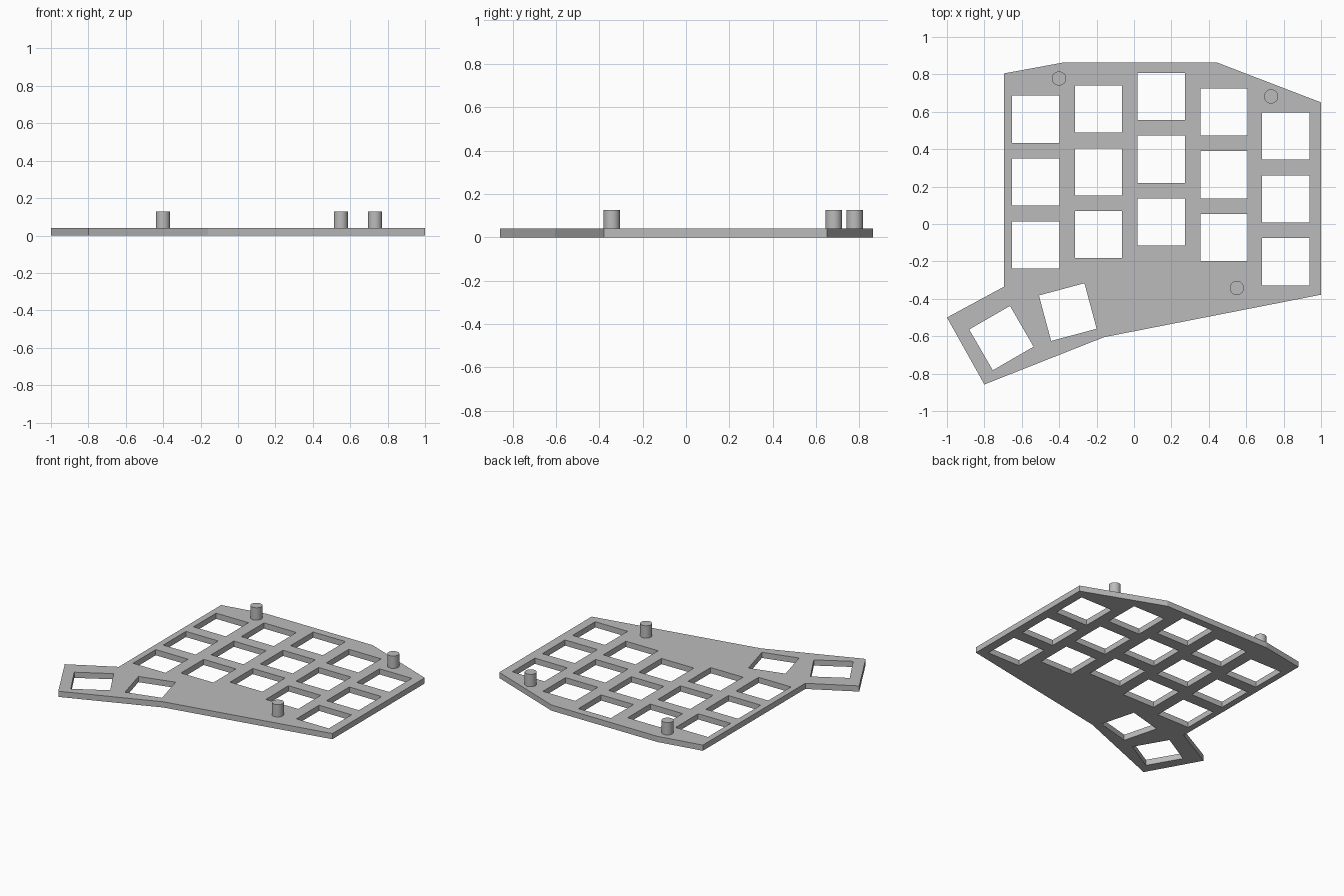
import bpy, bmesh, math
from mathutils import Matrix, Vector

if "Cube" in bpy.data.objects:
    bpy.data.objects.remove(bpy.data.objects["Cube"], do_unlink=True)

THICK = 0.04
PITCH = 0.336
HALF = 0.126

grey = bpy.data.materials.new("plain grey")
grey.use_nodes = True
grey.diffuse_color = (0.5, 0.5, 0.5, 1)
grey.node_tree.nodes["Principled BSDF"].inputs["Base Color"].default_value = (0.5, 0.5, 0.5, 1)


def add_object(name, bm):
    mesh = bpy.data.meshes.new(name)
    bm.to_mesh(mesh)
    bm.free()
    mesh.materials.append(grey)
    obj = bpy.data.objects.new(name, mesh)
    bpy.context.collection.objects.link(obj)
    return obj


def add_loop(bm, points):
    verts = [bm.verts.new((p[0], p[1], 0)) for p in points]
    return [bm.edges.new((v, verts[i - 1])) for i, v in enumerate(verts)]


def square(x, y, degrees=0):
    turn = Matrix.Rotation(math.radians(degrees), 2)
    corners = [(-HALF, -HALF), (HALF, -HALF), (HALF, HALF), (-HALF, HALF)]
    return [Vector((x, y)) + turn @ Vector(c) for c in corners]


# Switch plate: outline with staggered key columns and two turned thumb keys
outline = [(-0.695, 0.805), (-0.38, 0.863), (0.445, 0.863), (1, 0.65), (1, -0.378),
           (-0.16, -0.605), (-0.8, -0.858), (-1, -0.5), (-0.695, -0.335)]
column_tops = [(-0.525, 0.56), (-0.19, 0.615), (0.146, 0.682), (0.482, 0.599), (0.811, 0.47)]
holes = [square(x, top - row * PITCH) for x, top in column_tops for row in range(3)]
holes += [square(-0.709, -0.61, 30), square(-0.354, -0.471, 15)]

bm = bmesh.new()
edges = add_loop(bm, outline)
for hole in holes:
    edges += add_loop(bm, hole)
bmesh.ops.triangle_fill(bm, edges=edges, use_beauty=True, normal=(0, 0, 1))
extruded = bmesh.ops.extrude_face_region(bm, geom=bm.faces[:], use_keep_orig=True)
top_verts = [g for g in extruded["geom"] if isinstance(g, bmesh.types.BMVert)]
bmesh.ops.translate(bm, verts=top_verts, vec=(0, 0, THICK))
bmesh.ops.recalc_face_normals(bm, faces=bm.faces[:])
bmesh.ops.dissolve_limit(bm, angle_limit=0.01, verts=bm.verts[:], edges=bm.edges[:])
add_object("switch_plate", bm)

# Mounting pegs standing on the plate
PEG_TOP = 0.127
pegs = {"back_right_peg": (-0.401, 0.778), "back_left_peg": (0.733, 0.682),
        "front_left_peg": (0.55, -0.342)}
for name, (x, y) in pegs.items():
    bm = bmesh.new()
    bmesh.ops.create_cone(bm, cap_ends=True, segments=48, radius1=0.038, radius2=0.038,
                          depth=PEG_TOP - THICK,
                          matrix=Matrix.Translation((x, y, (PEG_TOP + THICK) / 2)))
    peg = add_object(name, bm)
    bpy.ops.object.select_all(action="DESELECT")
    peg.select_set(True)
    bpy.context.view_layer.objects.active = peg
    bpy.ops.object.shade_smooth_by_angle(angle=math.radians(30))
